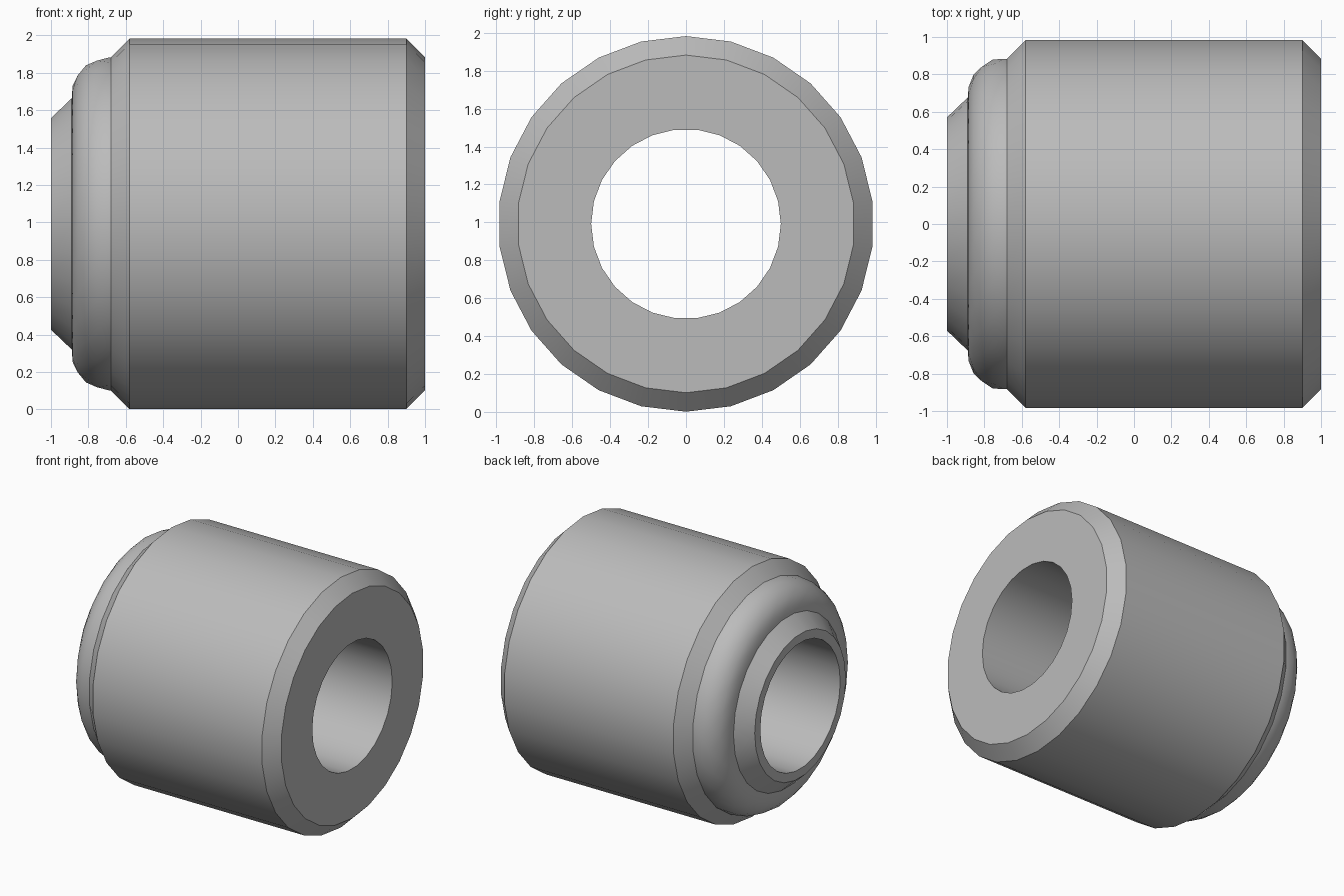
import bpy, bmesh, math

cube = bpy.data.objects.get("Cube")
if cube:
    bpy.data.objects.remove(cube, do_unlink=True)

SIDES = 26
AXIS_Z = 0.992

steel = bpy.data.materials.new("satin grey")
steel.use_nodes = True
GREY = (0.5, 0.5, 0.5, 1)
steel.diffuse_color = GREY
steel.node_tree.nodes["Principled BSDF"].inputs["Base Color"].default_value = GREY


def lathe(name, rings, crease):
    """Revolve rings of (x, radius, phase in steps) about the x axis."""
    bm = bmesh.new()
    loops = []
    for x, r, phase in rings:
        angles = [math.tau * (j + phase) / SIDES for j in range(SIDES)]
        loops.append([bm.verts.new((x, r * math.sin(a), AXIS_Z + r * math.cos(a)))
                      for a in angles])
    for i in range(len(rings) - 1):
        a, b = loops[i], loops[i + 1]
        shift = rings[i + 1][2] - rings[i][2]
        for j in range(SIDES):
            k = (j + 1) % SIDES
            if shift == 0:
                bm.faces.new((a[j], b[j], b[k], a[k]))
            elif shift > 0:
                bm.faces.new((a[j], b[j], a[k]))
                bm.faces.new((a[k], b[j], b[k]))
            else:
                bm.faces.new((a[j], b[j], b[k]))
                bm.faces.new((a[j], b[k], a[k]))
    mesh = bpy.data.meshes.new(name)
    bm.to_mesh(mesh)
    bm.free()
    mesh.materials.append(steel)
    obj = bpy.data.objects.new(name, mesh)
    bpy.context.collection.objects.link(obj)
    bpy.ops.object.select_all(action="DESELECT")
    obj.select_set(True)
    bpy.context.view_layer.objects.active = obj
    bpy.ops.object.shade_smooth_by_angle(angle=math.radians(crease))
    return obj


# Chamfered outer sleeve with its flat end face
lathe("outer_sleeve", [(-0.68, 0.89, 0), (-0.58, 0.99, 0), (0.9, 0.99, 0),
                       (1, 0.89, 0), (1, 0.5, 0.5)], 30)

# Through bore
lathe("bore", [(1, 0.5, 0.5), (-1, 0.5, 0.5)], 30)

# Tapered nose with a narrow lip around the bore
lathe("tapered_nose", [(-1, 0.5, 0.5), (-1, 0.57, 0.5), (-0.88, 0.685, 0.5)], 30)

# Faceted rounded shoulder: a quarter-round with alternating staggered rings
steps = 5
shoulder = []
for i in range(steps + 1):
    t = math.radians(-5 + 95 * i / steps)
    shoulder.append((-0.69 - 0.2 * math.cos(t), 0.69 + 0.2 * math.sin(t),
                     0.5 * ((i + 1) % 2)))
shoulder.append((-0.68, 0.89, 0))
lathe("rounded_shoulder", shoulder, 17)
